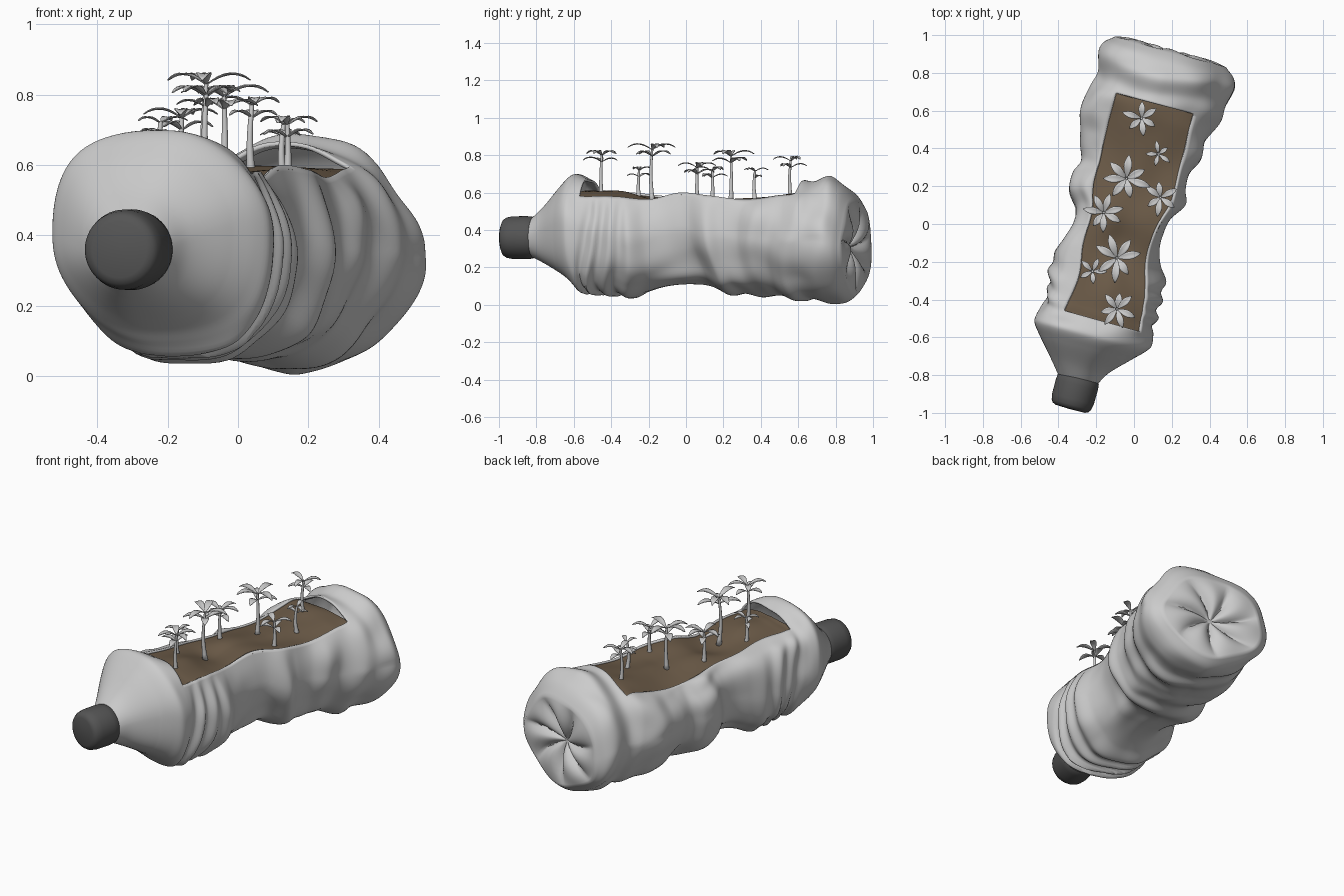
import bpy, bmesh, math, random
from mathutils import Vector, noise

if "Cube" in bpy.data.objects:
    bpy.data.objects.remove(bpy.data.objects["Cube"])

random.seed(4)
A = math.radians(15.5)          # yaw of the bottle axis
OPEN0, OPEN1 = -0.54, 0.645     # ends of the cut-out along the axis

# Sections along the axis: position, left, right, bottom, top
SECT = [(-.88, -.17, .035, .26, .455), (-.80, -.237, .08, .22, .53), (-.70, -.325, .175, .165, .64),
        (-.64, -.37, .235, .125, .695), (-.60, -.37, .262, .09, .697), (-.55, -.355, .255, .055, .675),
        (-.515, -.34, .235, .08, .66), (-.475, -.355, .26, .05, .667), (-.44, -.345, .235, .075, .66),
        (-.39, -.375, .258, .045, .66), (-.345, -.36, .235, .065, .655), (-.285, -.365, .248, .035, .655),
        (-.20, -.335, .195, .07, .65), (-.10, -.31, .165, .10, .65), (.0, -.32, .165, .11, .66),
        (.09, -.375, .18, .10, .665), (.20, -.385, .237, .05, .66), (.28, -.36, .215, .06, .66),
        (.37, -.39, .212, .04, .66), (.45, -.41, .25, .05, .66), (.54, -.435, .245, .05, .665),
        (.64, -.42, .298, .02, .665), (.71, -.40, .30, .03, .66), (.81, -.43, .315, .005, .69),
        (.88, -.415, .29, .015, .64), (.93, -.365, .24, .06, .56)]
# Cut-out edges: position, left, right, height of left edge, height of right edge
RIM = [(-.54, -.235, .185, .61, .58), (-.35, -.21, .165, .60, .58), (-.17, -.234, .121, .58, .565),
       (.0, -.238, .125, .565, .60), (.17, -.265, .166, .545, .585), (.37, -.274, .16, .54, .565),
       (.65, -.28, .15, .60, .60)]


def sample(table, s):
    """Catmull-Rom lookup in a table whose first column is the position."""
    s = min(max(s, table[0][0]), table[-1][0])
    i = next(k for k in range(len(table) - 1) if s <= table[k + 1][0])
    a, b = table[max(i - 1, 0)], table[min(i + 2, len(table) - 1)]
    p, q = table[i], table[i + 1]
    h = q[0] - p[0]
    t = (s - p[0]) / h
    out = []
    for k in range(1, len(p)):
        m0 = (q[k] - a[k]) / (q[0] - a[0]) * h
        m1 = (b[k] - p[k]) / (b[0] - p[0]) * h
        out.append((2*t**3 - 3*t*t + 1)*p[k] + (t**3 - 2*t*t + t)*m0
                   + (3*t*t - 2*t**3)*q[k] + (t**3 - t*t)*m1)
    return out


def world(s, u, z):
    return Vector((s*math.sin(A) + u*math.cos(A), s*math.cos(A) - u*math.sin(A), z))


def ramp(a, b, s):
    t = min(1, max(0, (s - a) / (b - a)))
    return t*t*(3 - 2*t)


def wall(s, th, k=1.0):
    """Point (u, z) of the crumpled wall, folds running obliquely round it."""
    body = ramp(-.62, -.5, s) * (1 - ramp(.8, .93, s))
    l, r, zb, zt = sample(SECT, s + body*.035*math.sin(2*th + 5*s))
    n = noise.noise(Vector((1.6*math.cos(th), 1.6*math.sin(th), s*5)))
    k *= 1 + body*.12*n*abs(math.sin(2*th)) + .035*ramp(.75, .93, s)*math.cos(5*th + .8)
    # squarer at the shoulder, more diamond-shaped towards the base
    p = 2.3 - .4*ramp(-.3, .6, s) - .3*(1 - ramp(-.5, .1, s))*math.sin(2*th)
    p = p*ramp(-.95, -.7, s) + 2*(1 - ramp(-.95, -.7, s))
    c, d = (math.copysign(abs(v)**(2/p), v) for v in (math.cos(th), math.sin(th)))
    return (l + r)/2 + (r - l)/2*k*c, (zb + zt)/2 + (zt - zb)/2*k*d


def rim_angles(s):
    """Wall angles of the right and left edges of the cut-out, by bisection."""
    left, right = sample(RIM, s)[:2]
    out = []
    for u in (right, left):
        lo, hi = .15, math.pi - .15
        for _ in range(22):
            mid = (lo + hi)/2
            if wall(s, mid)[0] > u:
                lo = mid
            else:
                hi = mid
        out.append(lo)
    return out


def finish(name, bm, color=None, thick=0, angle=60):
    me = bpy.data.meshes.new(name)
    bm.to_mesh(me)
    bm.free()
    ob = bpy.data.objects.new(name, me)
    bpy.context.collection.objects.link(ob)
    if color:
        mat = bpy.data.materials.new(name)
        mat.diffuse_color = (*color, 1)
        mat.use_nodes = True
        mat.node_tree.nodes["Principled BSDF"].inputs["Base Color"].default_value = mat.diffuse_color
        me.materials.append(mat)
    bpy.ops.object.select_all(action='DESELECT')
    ob.select_set(True)
    bpy.context.view_layer.objects.active = ob
    bpy.ops.object.shade_smooth_by_angle(angle=math.radians(angle))
    if thick:
        mod = ob.modifiers.new("thickness", 'SOLIDIFY')
        mod.thickness, mod.offset = thick, -1
    return ob


def spread(a, b, n):
    return [a + (b - a)*i/n for i in range(n)]


def skin(bm, rows, closed=True, skip=lambda i, j: False):
    n = len(rows[0])
    for i in range(len(rows) - 1):
        for j in range(n if closed else n - 1):
            if not skip(i, j):
                k = (j + 1) % n
                bm.faces.new((rows[i][j], rows[i][k], rows[i+1][k], rows[i+1][j]))


# Bottle: rings whose first columns cover the cut-out
NT, NB = 24, 84
bm = bmesh.new()
pos = spread(-.88, OPEN0, 36) + spread(OPEN0, OPEN1, 110) + spread(OPEN1, .93, 30) + [.93]
rows = []
for s in pos:
    a, b = rim_angles(s)
    ths = spread(a, b, NT) + spread(b, a + 2*math.pi, NB)
    hl, hr = sample(RIM, s)[2:]
    fade = ramp(-.64, -.46, s) * (1 - ramp(.55, .74, s))
    lift_r, lift_l = fade*(hr - wall(s, a)[1]), fade*(hl - wall(s, b)[1])
    ring = []
    for t in ths:
        u, z = wall(s, t)
        # bring the wall next to the cut-out to the edge height
        wr = max(0, 1 - abs((t - a + math.pi) % (2*math.pi) - math.pi)/.9)
        wl = max(0, 1 - abs(t - b)/.9)
        ring.append(bm.verts.new(world(s, u, z + lift_r*wr**1.5 + lift_l*wl**1.5)))
    rows.append(ring)
# Pleated base
for k in (.95, .86, .75, .62, .5, .38, .26, .15, .05):
    ring = []
    for t in ths:
        pleat = abs(math.cos(3.5*t + 1.2*k))**.7 - .6
        d = .93 + .012*math.sin(math.pi*k) - .05*(1 - k)**1.4 + .045*pleat*math.sin(math.pi*k)
        ring.append(bm.verts.new(world(d, *wall(.93, t, k))))
    rows.append(ring)
skin(bm, rows, True, lambda i, j: 36 <= i < 146 and j < NT)
bm.faces.new(rows[-1])
bmesh.ops.delete(bm, geom=[v for v in bm.verts if not v.link_faces], context='VERTS')
bm.normal_update()
if min(bm.faces, key=lambda f: f.calc_center_median().z).normal.z > 0:
    bmesh.ops.reverse_faces(bm, faces=bm.faces[:])
finish("bottle", bm, thick=.012)

# Cap: lathed profile with rounded edges
bm = bmesh.new()
rows = []
for s, r in [(-.845, .085), (-.85, .10), (-.87, .112), (-.90, .115), (-.98, .114),
             (-1.01, .108), (-1.025, .098), (-1.033, .08), (-1.035, .002)]:
    rows.append([bm.verts.new(world(s, -.064 + r*math.cos(t), .359 + r*math.sin(t)))
                 for t in spread(0, 2*math.pi, 48)])
skin(bm, rows)
bm.faces.new(rows[0])
bm.faces.new(rows[-1])
bmesh.ops.recalc_face_normals(bm, faces=bm.faces[:])
finish("cap", bm, (.09, .09, .09), angle=50)

# Soil: bumpy sheet hanging between the two edges
bm = bmesh.new()
rows = []
for s in spread(OPEN0 - .02, OPEN1 + .03, 80):
    ul, ur, hl, hr = sample(RIM, s)
    a, b = rim_angles(s)
    fade = ramp(-.64, -.46, s) * (1 - ramp(.55, .74, s))
    hl, hr = (h*fade + wall(s, t)[1]*(1 - fade) for h, t in ((hl, b), (hr, a)))
    row = []
    for j in range(25):
        f = j/24
        bump = .03*noise.noise(Vector((s*4, f*2, 3))) + .015*math.cos(6.5*(s - .4)) + .012
        z = hl*(1 - f) + hr*f - .012 + bump*math.sin(math.pi*f)
        row.append(bm.verts.new(world(s, ul - .004 + (ur - ul + .008)*f, z)))
    rows.append(row)
skin(bm, rows, False)
bm.normal_update()
if sum(f.normal.z for f in bm.faces) < 0:
    bmesh.ops.reverse_faces(bm, faces=bm.faces[:])
finish("soil", bm, (.15, .105, .065))


# Seedlings
def leaf(bm, base, ang, length, width, rise):
    d = Vector((math.cos(ang), math.sin(ang), 0))
    n = Vector((-d.y, d.x, 0))
    rows = []
    for i in range(9):
        t = i/8
        w = width*(.1 + .9*math.sin(math.pi*t**1.15)**.9 if 0 < t < 1 else .1)
        c = base + d*length*t + Vector((0, 0, length*(rise*math.sin(math.pi*t*.7) - .13*t*t)))
        rows.append([bm.verts.new(c + n*w*e + Vector((0, 0, abs(e)*w*.2))) for e in (-1, -.5, 0, .5, 1)])
    skin(bm, rows, False)


# x, y, height, leaf reach, leaves
PLANTS = [(.04, .56, .80, .10, 6), (.13, .37, .745, .07, 5), (-.04, .24, .825, .125, 7),
          (.14, .14, .745, .10, 6), (-.16, .06, .765, .11, 7), (-.09, -.18, .86, .122, 7),
          (-.22, -.25, .75, .08, 5), (-.09, -.45, .83, .105, 7)]
for i, (x, y, top, reach, count) in enumerate(PLANTS, 1):
    bm = bmesh.new()
    rows = []
    bend = random.uniform(-.012, .012)
    for t in spread(0, 1.0001, 8) + [1]:
        r = .012 - .006*t + .004*(1 - t)**6
        c = Vector((x + bend*math.sin(math.pi*t), y + bend*math.sin(math.pi*t), .55 + (top - .575)*t))
        rows.append([bm.verts.new(c + Vector((r*math.cos(q), r*math.sin(q), 0)))
                     for q in spread(0, 2*math.pi, 10)])
    skin(bm, rows)
    bm.faces.new(rows[-1])
    turn = random.uniform(0, 6)
    for k in range(count):
        low = k % 2
        leaf(bm, Vector((x, y, top - .03 - .035*low)), turn + k*2*math.pi/count + random.uniform(-.15, .15),
             reach*(random.uniform(.9, 1.1) if not low else random.uniform(.8, 1)), reach*.17, .28)
    bmesh.ops.recalc_face_normals(bm, faces=bm.faces[:])
    finish(f"seedling_{i}", bm, thick=.003)
